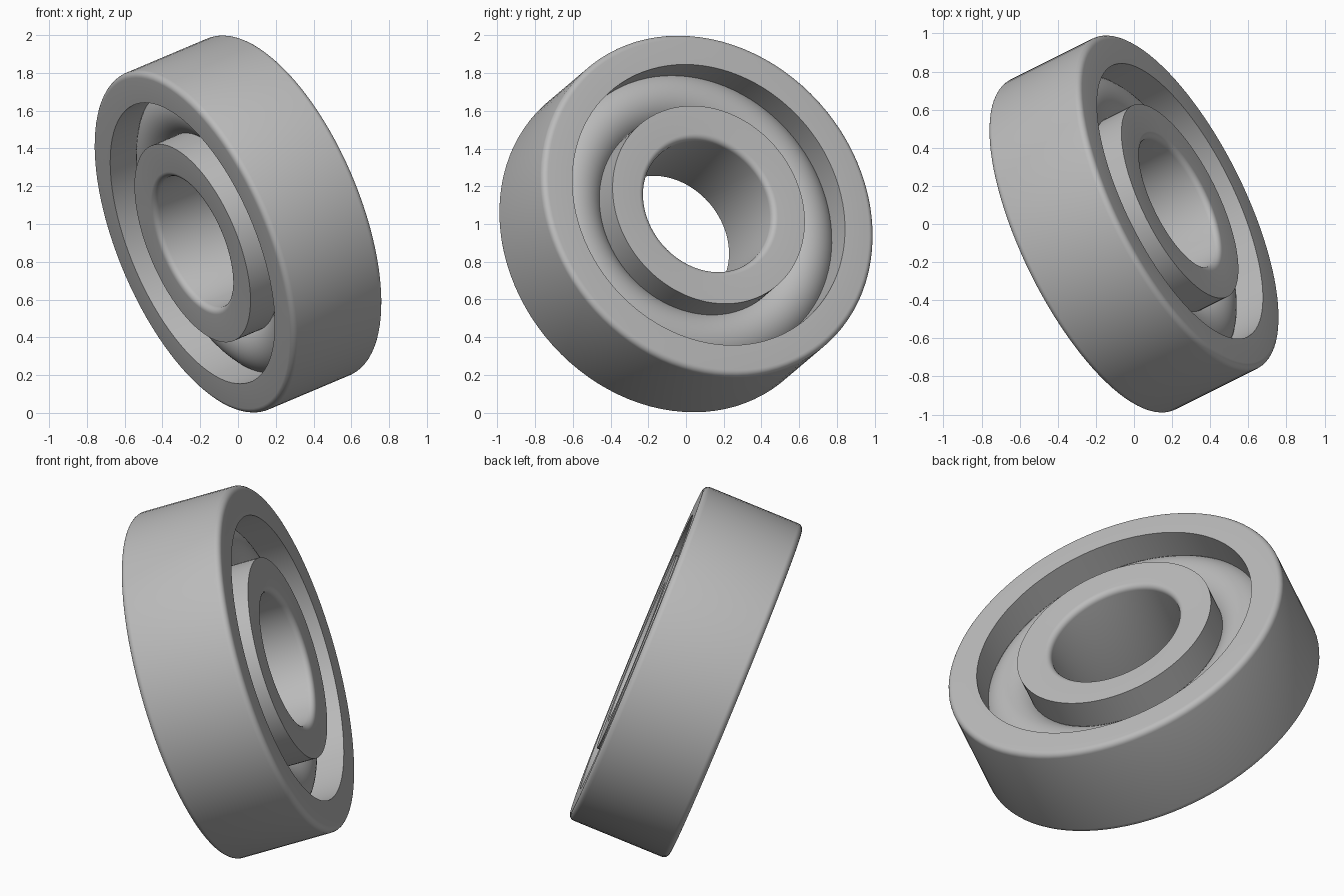
import bpy, bmesh, math
from mathutils import Vector, Matrix

cube = bpy.data.objects.get("Cube")
if cube:
    bpy.data.objects.remove(cube, do_unlink=True)

# Main dimensions
OUTER, LIP, HUB, BORE = 0.968, 0.7955, 0.561, 0.372
HALF_WIDTH, FILLET, SEGMENTS = 0.288, 0.032, 96
BALL_TRACK = (LIP + HUB) / 2
BALL_RADIUS = 0.168

# Bearing axis, tilted in all three directions
AXIS = Vector((0.837, 0.418, 0.354))
PLACE = Matrix.Translation((0, 0, 1)) @ AXIS.to_track_quat("Z", "Y").to_matrix().to_4x4()

steel = bpy.data.materials.new("steel grey")
steel.use_nodes = True
steel.diffuse_color = (0.5, 0.5, 0.5, 1)
steel.node_tree.nodes["Principled BSDF"].inputs["Base Color"].default_value = (0.5, 0.5, 0.5, 1)


def arc(cx, cz, radius, start, end, steps):
    """Points on a circular arc in the (radius, height) plane, angles in degrees."""
    angles = [math.radians(start + (end - start) * i / steps) for i in range(steps + 1)]
    return [(cx + radius * math.cos(a), cz + radius * math.sin(a)) for a in angles]


def lathe(name, profile):
    """Revolve a closed counter-clockwise (radius, height) profile about the axis."""
    bm = bmesh.new()
    rings = []
    for i in range(SEGMENTS):
        a = 2 * math.pi * i / SEGMENTS
        rings.append([bm.verts.new((r * math.cos(a), r * math.sin(a), z)) for r, z in profile])
    n = len(profile)
    for i, ring in enumerate(rings):
        following = rings[(i + 1) % SEGMENTS]
        for j in range(n):
            k = (j + 1) % n
            bm.faces.new((ring[j], following[j], following[k], ring[k]))
    bmesh.ops.recalc_face_normals(bm, faces=bm.faces)
    bm.transform(PLACE)
    mesh = bpy.data.meshes.new(name)
    bm.to_mesh(mesh)
    bm.free()
    mesh.materials.append(steel)
    obj = bpy.data.objects.new(name, mesh)
    bpy.context.collection.objects.link(obj)
    bpy.ops.object.select_all(action="DESELECT")
    obj.select_set(True)
    bpy.context.view_layer.objects.active = obj
    bpy.ops.object.shade_smooth_by_angle(angle=math.radians(35))
    return obj


edge = HALF_WIDTH - FILLET

# Outer ring: rounded outside edges, sharp inner lips
lathe("outer_ring",
      [(LIP, -HALF_WIDTH)]
      + arc(OUTER - FILLET, -edge, FILLET, -90, 0, 6)
      + arc(OUTER - FILLET, edge, FILLET, 0, 90, 6)
      + [(LIP, HALF_WIDTH)])

# Inner ring: rounded bore edges, sharp outside edges
lathe("inner_ring",
      [(HUB, -HALF_WIDTH), (HUB, HALF_WIDTH)]
      + arc(BORE + FILLET, edge, FILLET, 90, 180, 6)
      + arc(BORE + FILLET, -edge, FILLET, 180, 270, 6))

# Rolling track: round ring bulging between both races
lathe("rolling_track", arc(BALL_TRACK, 0, BALL_RADIUS, 0, 360, 48)[:-1])
